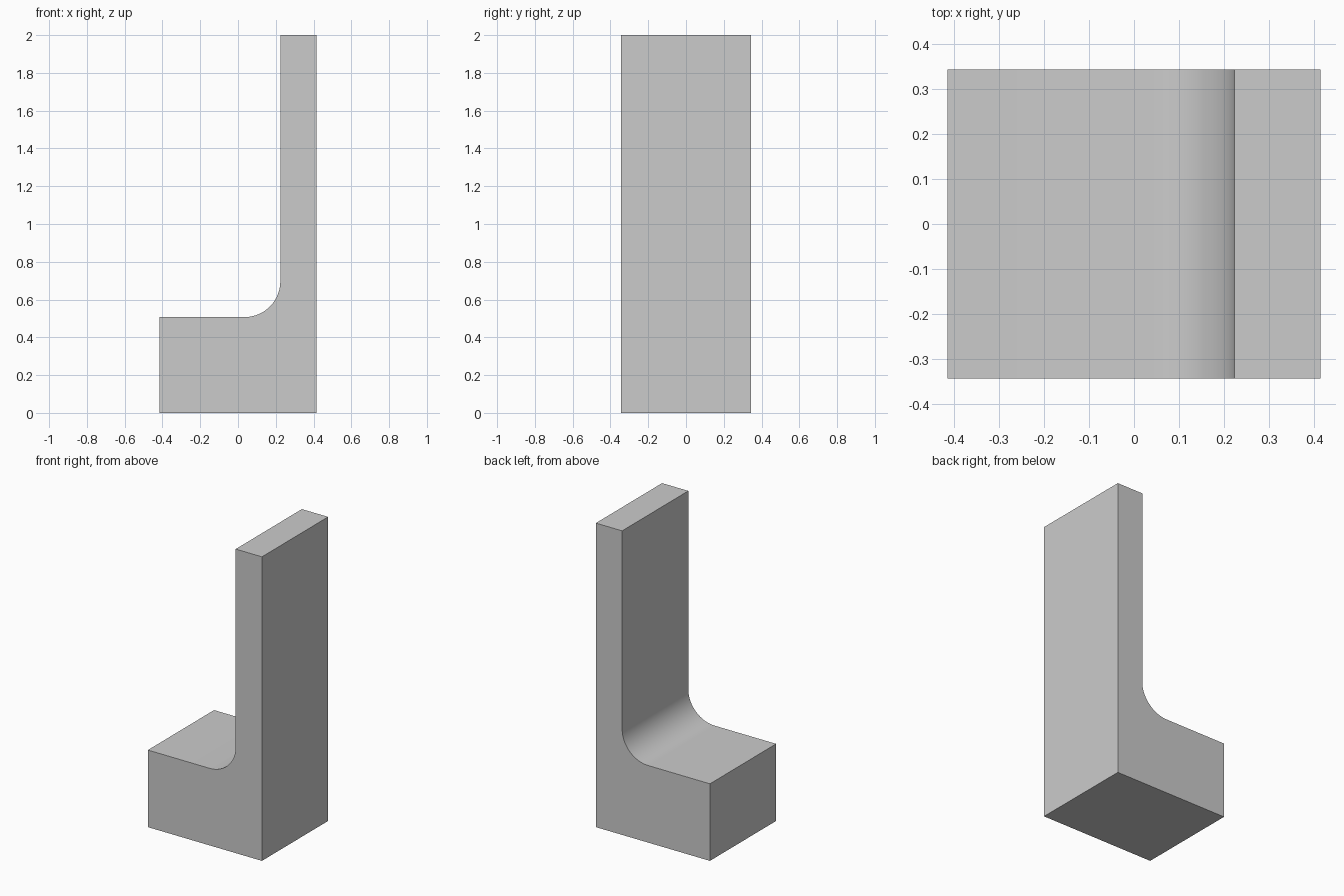
import bpy, bmesh, math

if "Cube" in bpy.data.objects:
    bpy.data.objects.remove(bpy.data.objects["Cube"])

W, D, H = 0.415, 0.344, 2.0      # half width, half depth, height
WALL_X, BASE_Z, R = 0.224, 0.507, 0.19
STEPS = 24

# Side profile: L shape with a rounded inner corner
cx, cz = WALL_X - R, BASE_Z + R
fillet = [(cx + R * math.cos(a), cz + R * math.sin(a))
          for a in (-math.pi / 2 * i / STEPS for i in range(STEPS + 1))]
profile = [(-W, 0), (W, 0), (W, H), (WALL_X, H)] + fillet + [(-W, BASE_Z)]

# Extrude the profile through the depth
bm = bmesh.new()
face = bm.faces.new([bm.verts.new((x, -D, z)) for x, z in profile])
ext = bmesh.ops.extrude_face_region(bm, geom=[face])
verts = [g for g in ext["geom"] if isinstance(g, bmesh.types.BMVert)]
bmesh.ops.translate(bm, verts=verts, vec=(0, 2 * D, 0))
bmesh.ops.recalc_face_normals(bm, faces=bm.faces)
mesh = bpy.data.meshes.new("filleted_bracket")
bm.to_mesh(mesh)
bm.free()

bracket = bpy.data.objects.new("filleted_bracket", mesh)
bpy.context.collection.objects.link(bracket)
bpy.context.view_layer.objects.active = bracket
bracket.select_set(True)
bpy.ops.object.shade_smooth_by_angle(angle=math.radians(30))
